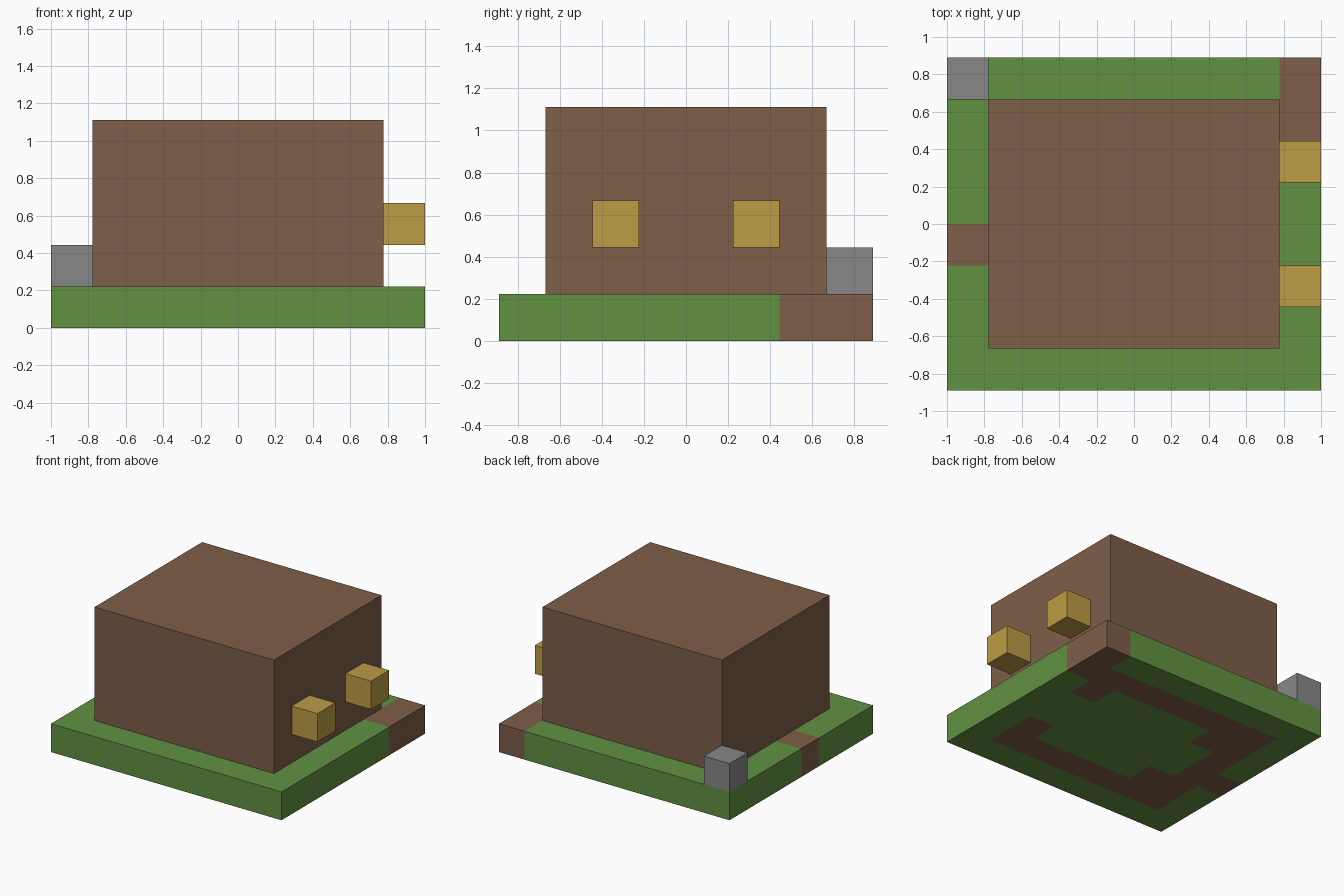
import bpy, bmesh
from mathutils import Vector

# Remove the default object
cube = bpy.data.objects.get("Cube")
if cube:
    bpy.data.objects.remove(cube, do_unlink=True)

NX, NY = 9, 8          # plot size in blocks
U = 2 / NX             # edge of one block


def linear(c):
    c /= 255
    return c / 12.92 if c <= 0.04045 else ((c + 0.055) / 1.055) ** 2.4


def material(name, r, g, b):
    mat = bpy.data.materials.new(name)
    mat.use_nodes = True
    color = (linear(r), linear(g), linear(b), 1)
    mat.diffuse_color = color
    bsdf = mat.node_tree.nodes["Principled BSDF"]
    bsdf.inputs["Base Color"].default_value = color
    bsdf.inputs["Roughness"].default_value = 0.9
    return mat


GRASS = material("grass green", 98, 145, 66)
EARTH = material("earth brown", 126, 94, 72)
STONE = material("stone grey", 135, 135, 135)
LAMP = material("lamp gold", 190, 156, 70)


def finish(name, bm, *mats):
    mesh = bpy.data.meshes.new(name)
    bm.to_mesh(mesh)
    bm.free()
    for mat in mats:
        mesh.materials.append(mat)
    obj = bpy.data.objects.new(name, mesh)
    bpy.context.collection.objects.link(obj)
    return obj


def box(name, cell, size, mat):
    """Box starting at a block cell and spanning a number of blocks."""
    bm = bmesh.new()
    bmesh.ops.create_cube(bm, size=1)
    for v in bm.verts:
        corner = [c + (p + 0.5) * s for c, p, s in zip(cell, v.co, size)]
        v.co = Vector((corner[0] - NX / 2, corner[1] - NY / 2, corner[2])) * U
    return finish(name, bm, mat)


def is_earth(x, y):
    """Earth cells: foundation ring with thick corners, plus edge patches."""
    back_front = y in (1, 6) and 1 <= x <= 7
    left_run = x == 1 and 1 <= y <= 6
    corners = x in (2, 7) and y in (2, 5)
    patches = (x == 8 and y >= 6) or (x == 0 and y == 3)
    return back_front or left_run or corners or patches


# Ground slab: block grid extruded one block up, coloured cell by cell
bm = bmesh.new()
bmesh.ops.create_grid(bm, x_segments=NX, y_segments=NY, size=1)
for v in bm.verts:
    v.co.y *= NY / NX
ext = bmesh.ops.extrude_face_region(bm, geom=bm.faces[:], use_keep_orig=True)
bmesh.ops.translate(bm, vec=(0, 0, U),
                    verts=[g for g in ext["geom"] if isinstance(g, bmesh.types.BMVert)])
bmesh.ops.recalc_face_normals(bm, faces=bm.faces[:])
for f in bm.faces:
    inside = f.calc_center_median() - f.normal * U * 0.4
    x, y = int(inside.x / U + NX / 2), int(inside.y / U + NY / 2)
    f.material_index = int(is_earth(x, y))
finish("ground_slab", bm, GRASS, EARTH)

# House body
box("house_body", (1, 1, 1), (7, 6, 4), EARTH)

# Wall lamps on one side
for name, y in (("front_lamp", 2), ("back_lamp", 5)):
    box(name, (8, y, 2), (1, 1, 1), LAMP)

# Corner stone
box("corner_stone", (0, 7, 1), (1, 1, 1), STONE)
